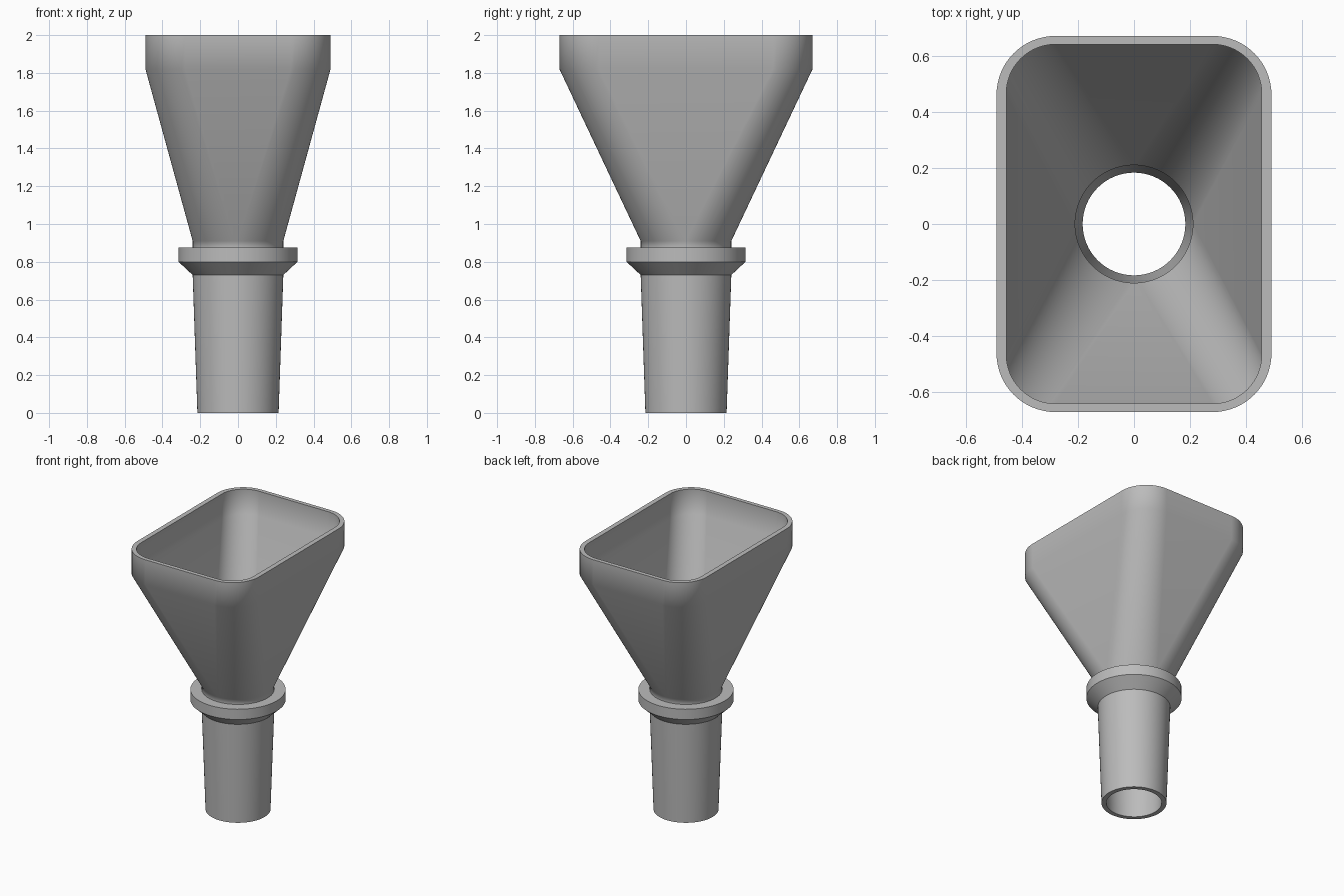
import bpy, bmesh, math
from math import pi, cos, sin

cube = bpy.data.objects.get("Cube")
if cube:
    bpy.data.objects.remove(cube, do_unlink=True)

CORNER_STEPS = 16


def section(bm, hx, hy, radius, z):
    """Rounded rectangle ring; a circle when hx = hy = radius."""
    ring = []
    for quadrant, (sx, sy) in enumerate([(1, 1), (-1, 1), (-1, -1), (1, -1)]):
        for i in range(CORNER_STEPS + 1):
            a = (quadrant + i / CORNER_STEPS) * pi / 2
            ring.append(bm.verts.new((sx * (hx - radius) + radius * cos(a),
                                      sy * (hy - radius) + radius * sin(a), z)))
    return ring


def circle(r, z):
    return (r, r, r, z)


# Closed wall profile: up the outside, over the rim, down the bore
outside = [
    circle(0.215, 0), circle(0.24, 0.73),                        # tapered spout
    circle(0.315, 0.80), circle(0.315, 0.875), circle(0.24, 0.875),  # collar
    circle(0.24, 0.91),                                          # neck
    (0.49, 0.67, 0.21, 1.82), (0.49, 0.67, 0.21, 2.0),           # hopper
]
inside = [
    (0.455, 0.64, 0.175, 2.0), (0.455, 0.64, 0.175, 1.82),
    circle(0.21, 0.91), circle(0.21, 0.73), circle(0.183, 0),
]

bm = bmesh.new()
rings = [section(bm, *s) for s in outside + inside]
for k, lower in enumerate(rings):
    upper = rings[(k + 1) % len(rings)]
    for i in range(len(lower)):
        j = (i + 1) % len(lower)
        bm.faces.new((lower[i], lower[j], upper[j], upper[i]))
bmesh.ops.remove_doubles(bm, verts=bm.verts, dist=1e-5)
bmesh.ops.recalc_face_normals(bm, faces=bm.faces)
mesh = bpy.data.meshes.new("funnel")
bm.to_mesh(mesh)
bm.free()

# Single grey plastic
grey = bpy.data.materials.new("grey")
grey.use_nodes = True
colour = (0.5, 0.5, 0.5, 1)
grey.diffuse_color = colour
grey.node_tree.nodes["Principled BSDF"].inputs["Base Color"].default_value = colour
mesh.materials.append(grey)

funnel = bpy.data.objects.new("funnel", mesh)
bpy.context.collection.objects.link(funnel)
bpy.ops.object.select_all(action='DESELECT')
funnel.select_set(True)
bpy.context.view_layer.objects.active = funnel
bpy.ops.object.shade_smooth_by_angle(angle=math.radians(30))

# Keep the broad hopper walls flat beside the rounded corners
weighted = funnel.modifiers.new("wall_normals", 'WEIGHTED_NORMAL')
weighted.keep_sharp = True
